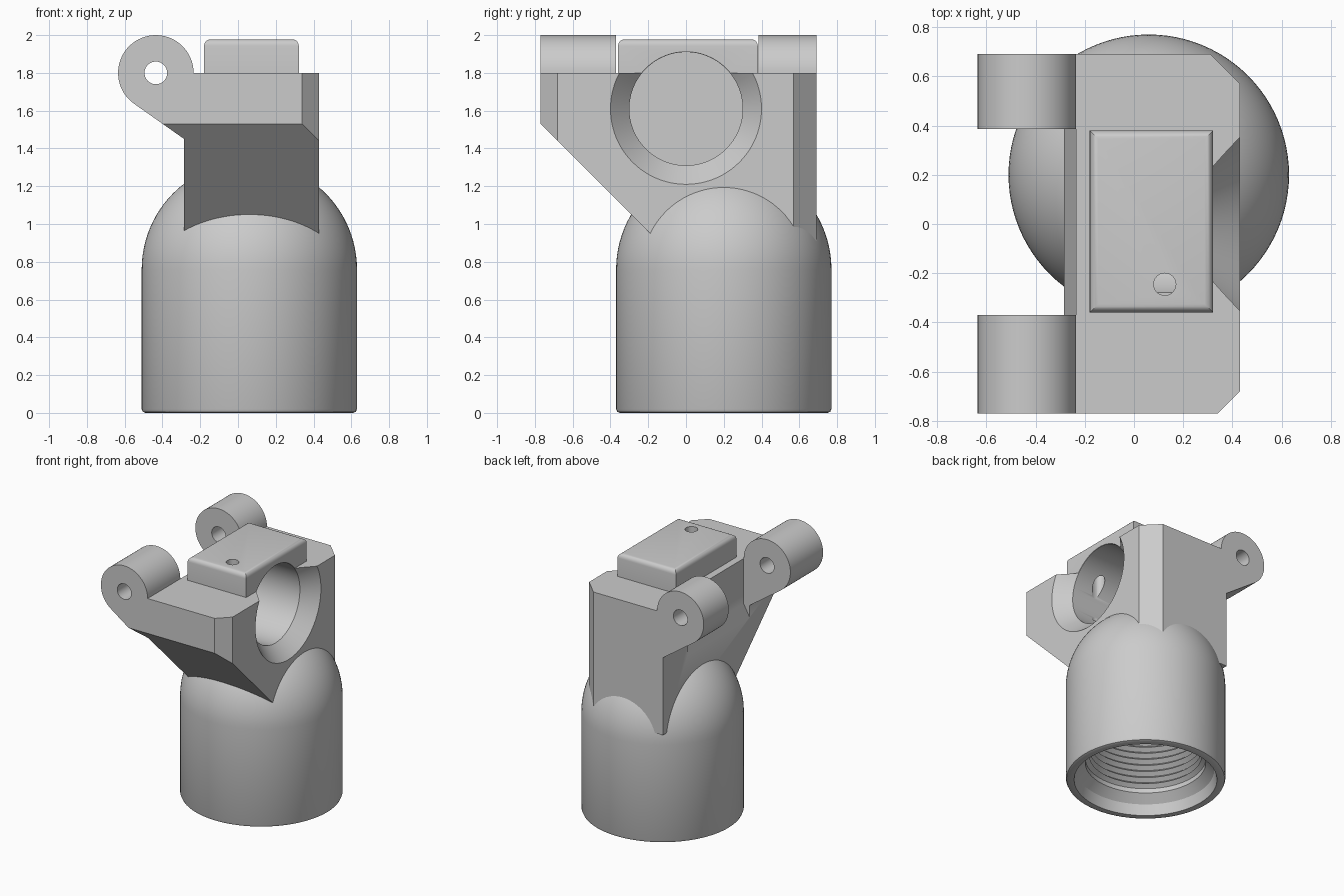
import bpy, bmesh, math
from mathutils import Vector, Matrix

if "Cube" in bpy.data.objects:
    bpy.data.objects.remove(bpy.data.objects["Cube"])

grey = bpy.data.materials.new("plain_grey")
grey.use_nodes = True
colour = (0.6, 0.6, 0.6, 1)
grey.diffuse_color = colour
grey.node_tree.nodes["Principled BSDF"].inputs["Base Color"].default_value = colour


def make(name, bm):
    bmesh.ops.recalc_face_normals(bm, faces=bm.faces)
    mesh = bpy.data.meshes.new(name)
    bm.to_mesh(mesh)
    bm.free()
    mesh.materials.append(grey)
    ob = bpy.data.objects.new(name, mesh)
    bpy.context.collection.objects.link(ob)
    return ob


def prism(name, points, axis, lo, hi):
    """Extrude a flat outline along one axis."""
    bm = bmesh.new()
    place = {"x": lambda a, b: (lo, a, b),
             "y": lambda a, b: (a, lo, b),
             "z": lambda a, b: (a, b, lo)}[axis]
    face = bm.faces.new([bm.verts.new(place(a, b)) for a, b in points])
    out = bmesh.ops.extrude_face_region(bm, geom=[face])
    step = Vector([(hi - lo) * (axis == k) for k in "xyz"])
    bmesh.ops.translate(bm, vec=step,
                        verts=[v for v in out["geom"] if isinstance(v, bmesh.types.BMVert)])
    return make(name, bm)


def lathe(name, profile, centre, turn=None, steps=96):
    """Revolve (radius, height) points around z, then turn and place."""
    bm = bmesh.new()
    rings = []
    for r, h in profile:
        if r == 0:
            rings.append([bm.verts.new((0, 0, h))] * steps)
        else:
            rings.append([bm.verts.new((r * math.cos(t), r * math.sin(t), h))
                          for t in (math.tau * i / steps for i in range(steps))])
    for a, b in zip(rings, rings[1:]):
        for i in range(steps):
            j = (i + 1) % steps
            corners = list(dict.fromkeys([a[i], a[j], b[j], b[i]]))
            bm.faces.new(corners)
    if turn:
        bm.transform(turn)
    bmesh.ops.translate(bm, vec=centre, verts=bm.verts)
    return make(name, bm)


def boolean(ob, tool, mode="DIFFERENCE"):
    mod = ob.modifiers.new(mode.lower(), "BOOLEAN")
    mod.operation, mod.solver, mod.object = mode, "EXACT", tool
    bpy.context.view_layer.objects.active = ob
    bpy.ops.object.modifier_apply(modifier=mod.name)


def rect(a, b, c, d):
    return [(a, b), (c, b), (c, d), (a, d)]


# Domed socket with a ring-threaded cavity
R, dome_z = 0.57, 0.76
profile = [(0, 0.74), (0.40, 0.74)]
for i in range(11):
    z = 0.7 - i * 0.05
    profile += [(0.40, z), (0.43, z - 0.025)]
profile += [(0.43, 0.14), (0.49, 0.08), (0.51, 0), (0.55, 0), (R - 0.006, 0.006), (R, 0.02)]
profile += [(R * math.cos(t), dome_z + R * math.sin(t))
            for t in (math.pi / 2 * i / 24 for i in range(24))]
profile += [(0, dome_z + R)]
socket = lathe("socket_body", profile, (0.06, 0.2, 0))

# Head block: side outline limited by a plan with clipped corners
side = [(-0.77, 1.53), (-0.77, 1.8), (0.69, 1.8), (0.69, 0.85), (-0.09, 0.85)]
head = prism("head_block", side, "x", -0.285, 0.43)
plan = [(-0.5, -0.9), (0.21, -0.9), (0.43, -0.68), (0.43, 0.57), (0.31, 0.69), (-0.5, 0.69)]
plan_tool = prism("plan_cutter", plan, "z", 0.5, 2.2)
boolean(head, plan_tool, "INTERSECT")

# Shallow recess between the lugs, with a sloping ledge
recess = prism("recess_cutter", [(-0.6, 1.36), (-0.285, 1.36), (-0.235, 1.45), (-0.235, 2), (-0.6, 2)],
               "y", -0.37, 0.385)
# Trim the wall above the lug ends flush with the top step
trim = prism("trim_cutter", rect(-0.6, 1.6, -0.235, 2), "y", -0.9, 0.9)
boolean(head, recess)
boolean(head, trim)

# Hinge lugs
slope = math.radians(234.5)
cx, cz, lug_r = -0.435, 1.8, 0.2
outline = [(cx + lug_r * math.cos(t), cz + lug_r * math.sin(t))
           for t in (slope * i / 40 for i in range(41))]
outline += [(-0.2, 1.39), (-0.2, 1.8)]
pin = lathe("pin_cutter", [(0, -1), (0.06, -1), (0.06, 1), (0, 1)], (cx, 0, cz),
            Matrix.Rotation(math.pi / 2, 4, "X"), 40)
under = prism("underside_cutter", [(-0.9, 1.4), (-0.77, 1.53), (-0.24, 1), (-0.9, 1)], "x", -1, 1)
lugs = []
for name, lo, hi in (("front_lug", -0.77, -0.37), ("back_lug", 0.385, 0.69)):
    lug = prism(name, outline, "y", lo, hi)
    boolean(lug, pin)
    if lo < 0:
        boolean(lug, under)
    lugs.append(lug)

# Raised pad with softened top edges
pad = prism("top_pad", rect(-0.18, -0.36, 0.322, 0.38), "z", 1.7, 1.978)
bm = bmesh.new()
bm.from_mesh(pad.data)
top_edges = [e for e in bm.edges if all(v.co.z > 1.9 for v in e.verts)]
bmesh.ops.bevel(bm, geom=top_edges, offset=0.035, segments=5, profile=0.5, affect="EDGES")
bm.to_mesh(pad.data)
bm.free()

# Join the pad to the head, then cut the flared side bore and the drain hole
boolean(head, pad, "UNION")
bpy.data.objects.remove(pad)
bore = lathe("bore_cutter", [(0, -0.1), (0.3, -0.1), (0.3, 0.32), (0.4, 0.43), (0.4, 0.6), (0, 0.6)],
             (0, 0, 1.61), Matrix.Rotation(math.pi / 2, 4, "Y"))
drill = lathe("drill_cutter", [(0, 1.5), (0.045, 1.5), (0.045, 2.2), (0, 2.2)], (0.125, -0.245, 0), None, 32)
boolean(head, bore)
boolean(head, drill)

# Hide the helpers and finish the shading
for ob in (plan_tool, recess, trim, pin, under, bore, drill):
    bpy.data.objects.remove(ob)
bpy.ops.object.select_all(action="DESELECT")
for ob in [socket, head] + lugs:
    ob.select_set(True)
bpy.context.view_layer.objects.active = head
bpy.ops.object.shade_smooth_by_angle(angle=math.radians(30))
